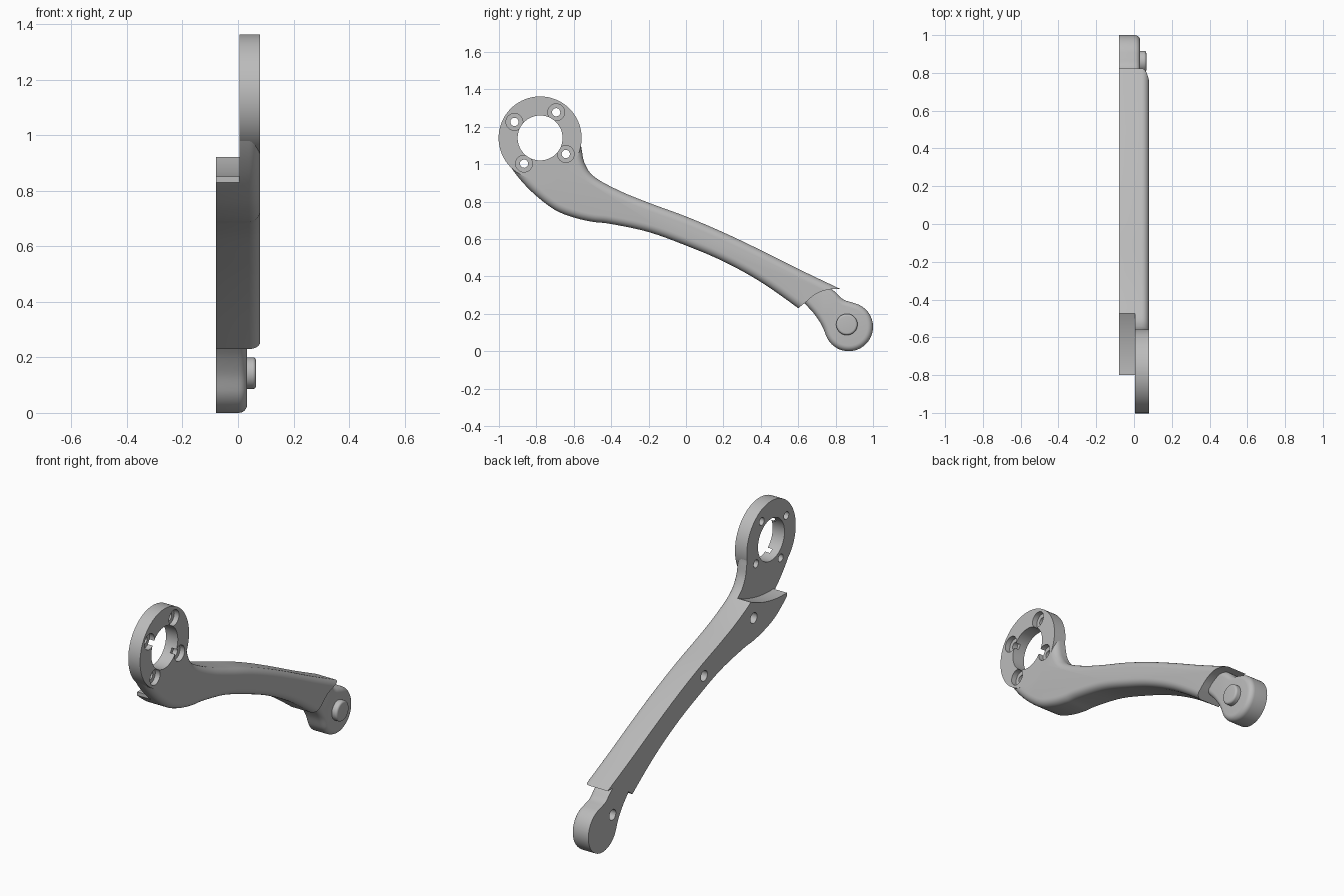
import bpy, bmesh, math
from mathutils import Matrix, Vector

cube = bpy.data.objects.get("Cube")
if cube:
    bpy.data.objects.remove(cube, do_unlink=True)

grey = bpy.data.materials.new("satin_grey")
grey.use_nodes = True
GREY = (0.5, 0.5, 0.5, 1)
grey.diffuse_color = GREY
grey.node_tree.nodes["Principled BSDF"].inputs["Base Color"].default_value = GREY

BACK, FACE, SHELF = -0.08, 0.08, 0.005     # main depths along x
RING = (-0.78, 1.14)                       # ring centre in y, z


def spline(points, steps=8):
    """Smooth curve through (y, z) points."""
    pts = [Vector(p) for p in points]
    pts = [2 * pts[0] - pts[1]] + pts + [2 * pts[-1] - pts[-2]]
    out = []
    for a, b, c, d in zip(pts, pts[1:], pts[2:], pts[3:]):
        for i in range(steps):
            t = i / steps
            out.append(0.5 * (2 * b + (c - a) * t + (2 * a - 5 * b + 4 * c - d) * t * t
                              + (3 * b - a - 3 * c + d) * t ** 3))
    return out + [pts[-2]]


def circle(centre, radius, start=0, end=360, count=96):
    full = abs(end - start) == 360
    n = count if full else count - 1
    angles = [math.radians(start + (end - start) * i / n) for i in range(count)]
    return [Vector((centre[0] + radius * math.cos(a), centre[1] + radius * math.sin(a)))
            for a in angles]


def prism(name, outline, x0, x1, fillet=0, sharp=()):
    """Extrude a y, z outline along x; round its x1 rim except at the sharp edges."""
    bm = bmesh.new()
    low = [bm.verts.new((x0, p[0], p[1])) for p in outline]
    high = [bm.verts.new((x1, p[0], p[1])) for p in outline]
    n = len(outline)
    bm.faces.new(low)
    bm.faces.new(high)
    for i in range(n):
        j = (i + 1) % n
        bm.faces.new((low[i], low[j], high[j], high[i]))
    bmesh.ops.recalc_face_normals(bm, faces=bm.faces)
    if fillet:
        rim = [bm.edges.get((high[i], high[(i + 1) % n])) for i in range(n) if i not in sharp]
        bmesh.ops.bevel(bm, geom=rim, offset=fillet, segments=6, profile=0.5,
                        affect='EDGES', clamp_overlap=False)
    mesh = bpy.data.meshes.new(name)
    bm.to_mesh(mesh)
    bm.free()
    mesh.materials.append(grey)
    obj = bpy.data.objects.new(name, mesh)
    bpy.context.collection.objects.link(obj)
    return obj


def cut(obj, outline, x0, x1):
    """Subtract a prism from the object."""
    tool = prism("cutter", outline, x0, x1)
    tool.hide_render = True
    mod = obj.modifiers.new("cut", 'BOOLEAN')
    mod.operation, mod.solver, mod.object = 'DIFFERENCE', 'EXACT', tool
    bpy.context.view_layer.objects.active = obj
    bpy.ops.object.modifier_apply(modifier=mod.name)
    bpy.data.objects.remove(tool, do_unlink=True)


def smooth(obj):
    bpy.ops.object.select_all(action='DESELECT')
    obj.select_set(True)
    bpy.context.view_layer.objects.active = obj
    bpy.ops.object.shade_smooth_by_angle(angle=math.radians(28))


# Mounting ring with four counterbored bolt holes
ring = prism("mounting_ring", circle(RING, 0.222), SHELF, FACE)
cut(ring, circle(RING, 0.12), -0.1, 0.2)
for k in range(4):
    a = math.radians(58 + 90 * k)
    bolt = (RING[0] + 0.162 * math.cos(a), RING[1] + 0.162 * math.sin(a))
    cut(ring, circle(bolt, 0.045, count=32), 0.05, 0.2)
    cut(ring, circle(bolt, 0.022, count=32), -0.1, 0.2)

# Curved arm, its outer face rounded along both long edges
upper = spline([(-0.58, 1.18), (-0.565, 1.13), (-0.558, 1.08), (-0.54, 1.0), (-0.487, 0.93),
                (-0.35, 0.855), (-0.19, 0.79), (0, 0.72), (0.2, 0.635), (0.4, 0.54),
                (0.6, 0.44), (0.82, 0.335), (0.95, 0.275)])
lower = spline([(0.8, 0.06), (0.7, 0.15), (0.6, 0.23), (0.4, 0.37), (0.2, 0.48), (0, 0.565),
                (-0.2, 0.637), (-0.4, 0.68), (-0.5, 0.692), (-0.6, 0.715), (-0.7, 0.755),
                (-0.8, 0.83), (-0.88, 0.91), (-0.94, 0.99), (-0.975, 1.06), (-0.985, 1.14)])
outline = upper + lower
arm = prism("curved_arm", outline, BACK, FACE, 0.04, (len(upper) - 1, len(outline) - 1))
cut(arm, circle(RING, 0.2205), -0.2, 0.2)
cut(arm, circle((-0.78, 1.55), 0.7, count=128), -0.2, SHELF)
cut(arm, [(-1.2, 0.5), (-0.8, 0.5), (-0.8, 1.3), (-1.2, 1.3)], -0.2, SHELF)
hook = spline([(0.56, 0.2), (0.6, 0.23), (0.64, 0.262), (0.69, 0.303), (0.75, 0.327),
               (0.83, 0.333), (1.1, 0.33)])
cut(arm, hook + [(1.1, -0.2), (0.56, -0.2)], -0.2, 0.2)
for hole in ((-0.5, 0.82), (-0.05, 0.66)):
    cut(arm, circle(hole, 0.03, count=32), -0.2, 0)

# Rounded foot tucked under the arm end
neck = spline([(0.748, 0.086), (0.725, 0.14), (0.685, 0.2), (0.64, 0.25), (0.6, 0.3)], 5)
shoulder = spline([(0.74, 0.36), (0.8, 0.315), (0.84, 0.277), (0.89, 0.26)], 5)
foot = prism("foot", circle((0.87, 0.13), 0.13, 78, -158, 48) + neck[1:] + shoulder[:-1],
             BACK, 0.033, 0.03)
cut(foot, circle((0.78, 0.18), 0.03, count=32), -0.2, -0.02)

# Pivot pin on the foot
pin = prism("pivot_pin", circle((0.86, 0.143), 0.057, count=48), 0.02, 0.065, 0.012)

for part in (ring, arm, foot, pin):
    smooth(part)
